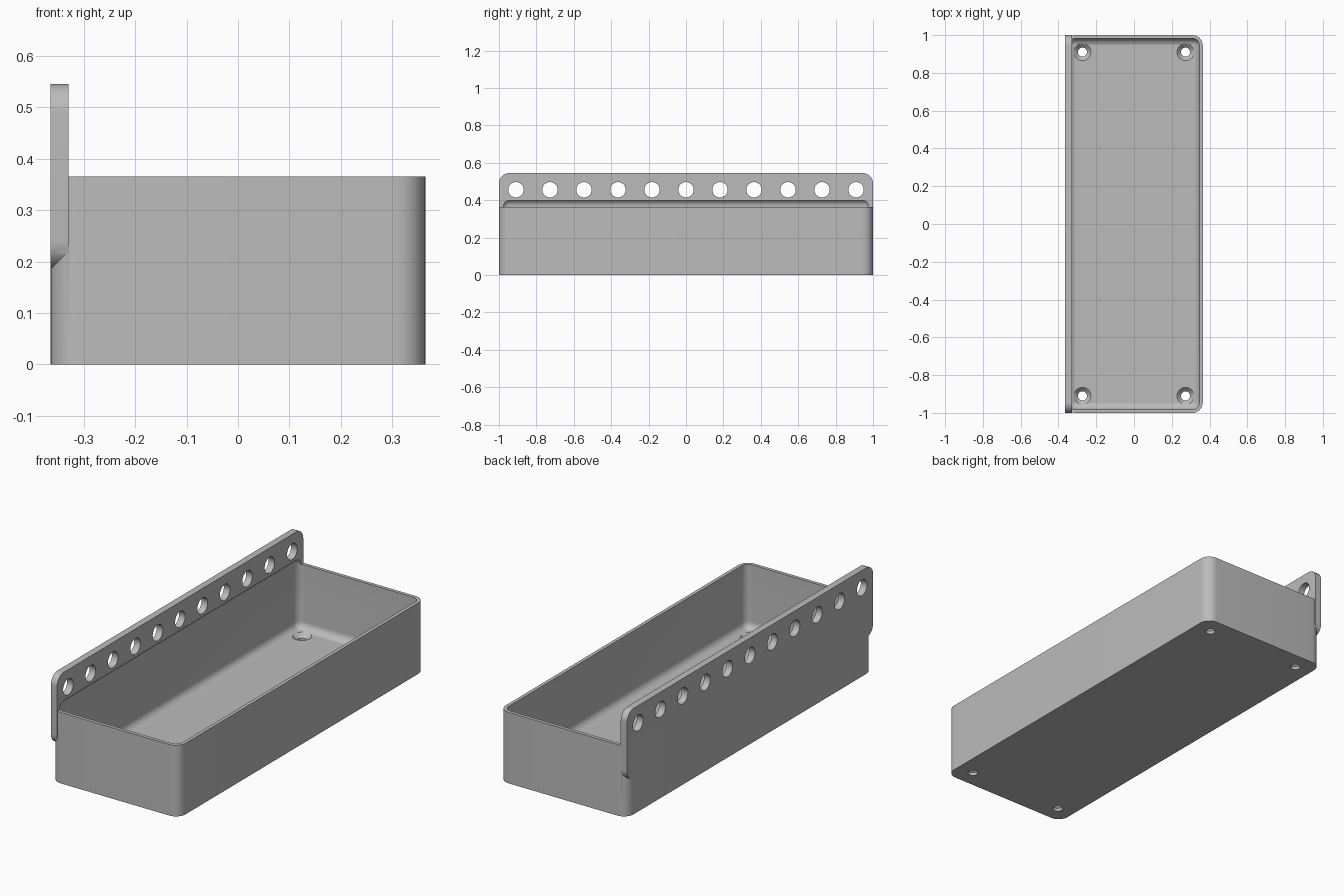
import bpy, bmesh
from math import radians
from mathutils import Matrix, Vector

if "Cube" in bpy.data.objects:
    bpy.data.objects.remove(bpy.data.objects["Cube"], do_unlink=True)

HALF_X, HEIGHT = 0.364, 0.365      # outer tray
WALL, FLOOR = 0.018, 0.036
RADIUS = 0.055
SEGMENTS = 12

grey = bpy.data.materials.new("plain_grey")
grey.use_nodes = True
colour = (0.5, 0.5, 0.5, 1)
grey.diffuse_color = colour
grey.node_tree.nodes["Principled BSDF"].inputs["Base Color"].default_value = colour


def make_object(name, bm):
    bmesh.ops.recalc_face_normals(bm, faces=bm.faces)
    mesh = bpy.data.meshes.new(name)
    bm.to_mesh(mesh)
    bm.free()
    mesh.materials.append(grey)
    obj = bpy.data.objects.new(name, mesh)
    bpy.context.collection.objects.link(obj)
    return obj


def rounded_box(name, low, high, radius, axis=None):
    """Box with the edges along one axis rounded, or every edge if axis is None."""
    low, high = Vector(low), Vector(high)
    bm = bmesh.new()
    bmesh.ops.create_cube(bm, size=1)
    size = high - low
    for v in bm.verts:
        v.co = Vector(c * s for c, s in zip(v.co, size)) + (low + high) / 2
    edges = [e for e in bm.edges if axis is None
             or abs((e.verts[0].co - e.verts[1].co)[axis]) > 1e-4]
    bmesh.ops.bevel(bm, geom=edges, offset=radius, segments=SEGMENTS,
                    profile=0.5, affect='EDGES')
    return make_object(name, bm)


def add_cone(bm, r_start, r_end, depth, matrix):
    bmesh.ops.create_cone(bm, cap_ends=True, segments=40, radius1=r_start,
                          radius2=r_end, depth=depth, matrix=matrix)


def combine(target, tool, operation):
    mod = target.modifiers.new(tool.name, 'BOOLEAN')
    mod.operation, mod.solver, mod.object = operation, 'EXACT', tool
    bpy.context.view_layer.objects.active = target
    bpy.ops.object.modifier_apply(modifier=mod.name)
    bpy.data.objects.remove(tool, do_unlink=True)


# Tray body with rounded upright corners
tray = rounded_box("tray", (-HALF_X, -1, 0), (HALF_X, 1, HEIGHT), RADIUS, axis=2)

# Mounting flange, flush with the tray's outer side
flange = rounded_box("flange", (-HALF_X, -1, 0.185), (-0.329, 1, 0.545), RADIUS, axis=0)
combine(tray, flange, 'UNION')

# Hollow with filleted edges, reaching a little way up into the flange
cavity = rounded_box("cavity", (WALL - HALF_X, WALL - 1, FLOOR),
                     (HALF_X - WALL, 1 - WALL, 0.405), RADIUS - WALL)
combine(tray, cavity, 'DIFFERENCE')

# Row of holes through the flange
bm = bmesh.new()
for i in range(-5, 6):
    place = Matrix.Translation((-HALF_X, i * 2 / 11, 0.456)) @ Matrix.Rotation(radians(90), 4, 'Y')
    add_cone(bm, 0.041, 0.041, 0.2, place)
combine(tray, make_object("flange_holes", bm), 'DIFFERENCE')

# Screw holes in the floor, then their countersinks
corners = [(x, y) for x in (-0.273, 0.273) for y in (-0.91, 0.91)]
bm = bmesh.new()
for x, y in corners:
    add_cone(bm, 0.024, 0.024, 0.2, Matrix.Translation((x, y, 0)))
combine(tray, make_object("screw_holes", bm), 'DIFFERENCE')
bm = bmesh.new()
for x, y in corners:
    add_cone(bm, 0.022, 0.047, 0.025, Matrix.Translation((x, y, FLOOR - 0.0105)))
combine(tray, make_object("countersinks", bm), 'DIFFERENCE')

# Smooth curves, sharp edges
bpy.ops.object.select_all(action='DESELECT')
tray.select_set(True)
bpy.context.view_layer.objects.active = tray
bpy.ops.object.shade_smooth_by_angle(angle=radians(30))
